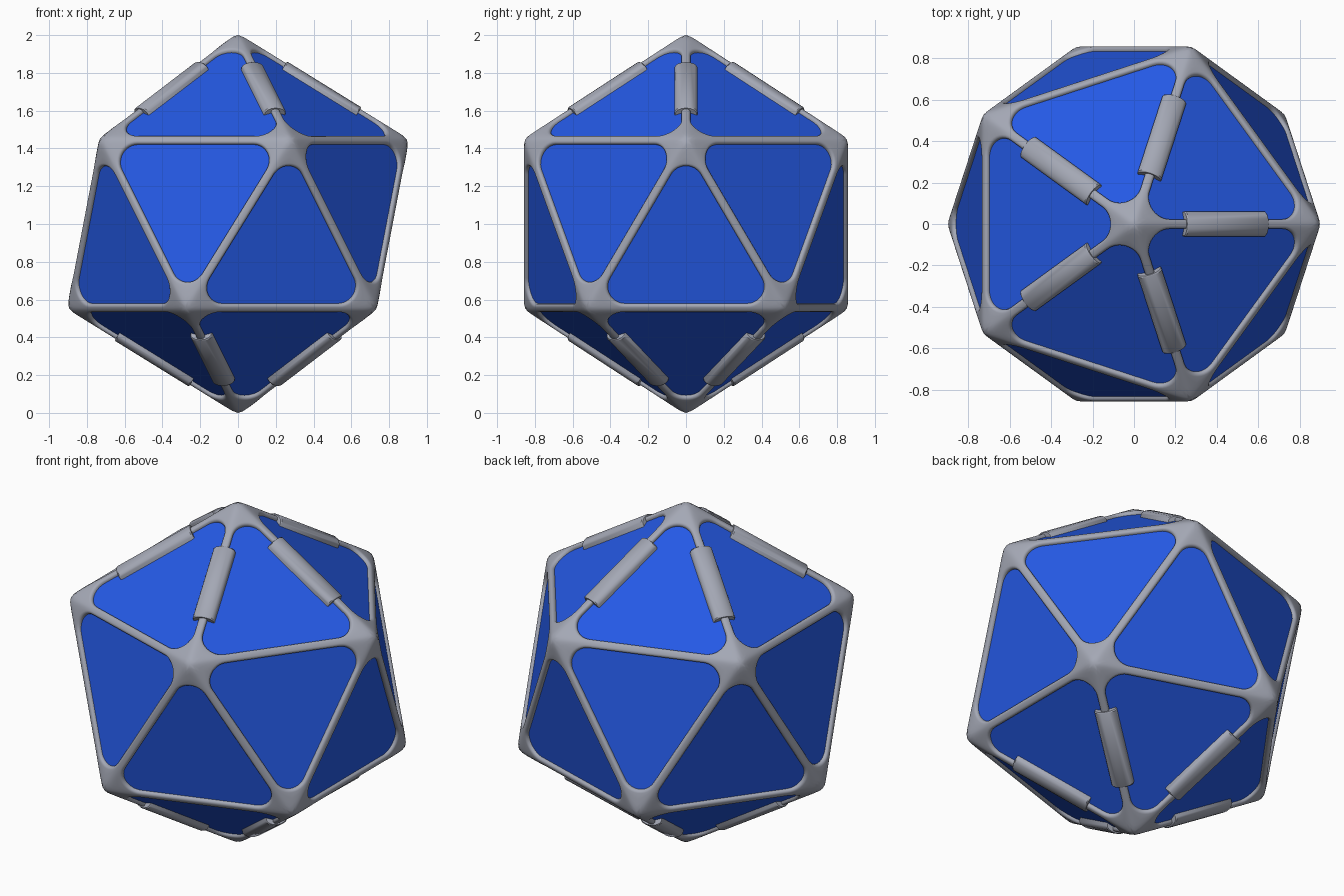
import bpy, bmesh, math
from mathutils import Vector

if "Cube" in bpy.data.objects:
    bpy.data.objects.remove(bpy.data.objects["Cube"])


def material(name, col):
    m = bpy.data.materials.new(name)
    m.diffuse_color = (*col, 1)
    m.use_nodes = True
    m.node_tree.nodes["Principled BSDF"].inputs["Base Color"].default_value = m.diffuse_color
    return m


BLUE = material("blue panel", (0.018, 0.10, 0.78))
GREY = material("grey frame", (0.37, 0.39, 0.46))


def finish(bm, name, mat, smooth=None):
    bmesh.ops.recalc_face_normals(bm, faces=bm.faces)
    me = bpy.data.meshes.new(name)
    bm.to_mesh(me)
    bm.free()
    ob = bpy.data.objects.new(name, me)
    bpy.context.collection.objects.link(ob)
    me.materials.append(mat)
    ob.location.z = 1
    if smooth:
        bpy.ops.object.select_all(action='DESELECT')
        ob.select_set(True)
        bpy.context.view_layer.objects.active = ob
        bpy.ops.object.shade_smooth_by_angle(angle=math.radians(smooth))
    return ob


# Unit icosahedron standing on a point
H, RAD = 1 / math.sqrt(5), 2 / math.sqrt(5)


def ring_pt(deg, z):
    a = math.radians(deg)
    return Vector((RAD * math.cos(a), RAD * math.sin(a), z))


TOP, BOT = Vector((0, 0, 1)), Vector((0, 0, -1))
U = [ring_pt(72 * i, H) for i in range(5)]
L = [ring_pt(72 * i + 36, -H) for i in range(5)]
TRIS = []
for i in range(5):
    j = (i + 1) % 5
    TRIS += [(TOP, U[i], U[j]), (U[i], L[i], U[j]), (L[i], L[j], U[j]), (BOT, L[j], L[i])]
NORMALS = [(a + b + c).normalized() for a, b, c in TRIS]
FACE_D = NORMALS[0].dot(TOP)

# Blue core
bm = bmesh.new()
for t in TRIS:
    bm.faces.new([bm.verts.new(p * 0.99) for p in t])
bmesh.ops.remove_doubles(bm, verts=bm.verts, dist=1e-4)
finish(bm, "blue_core", BLUE)

# Frame: rounded icosahedron skin with a rounded triangular opening in each face
K, FRAME_D = 135, FACE_D * 1.015
INSET, FILLET, LIP, SEG = 0.03, 0.09, 0.018, 12


def skin(p):
    """Push a point onto the softened icosahedron."""
    u = p.normalized()
    dots = [d for d in (n.dot(u) for n in NORMALS) if d > 0.4]
    s = 1.0
    for _ in range(6):
        e = [math.exp(K * (d * s - FRAME_D)) for d in dots]
        tot = sum(e)
        s -= (math.log(tot) / K) / (sum(d * x for d, x in zip(dots, e)) / tot)
    return u * s


def loops(tri):
    """Edge loop and a function giving the opening grown by e."""
    n = sum(tri, Vector()).normalized()
    edge, arcs = [], []
    tangent = (INSET + FILLET) / math.tan(math.radians(30))
    for k in range(3):
        v, prev, nxt = tri[k], tri[k - 1], tri[(k + 1) % 3]
        d0, d1 = (prev - v).normalized(), (nxt - v).normalized()
        b = (d0 + d1).normalized()
        side = n.cross(b)
        if side.dot(d0) < 0:
            side = -side
        c = v + b * (INSET + FILLET) * 2
        for q in range(SEG + 1):
            f = 1 - 2 * q / SEG
            a = math.radians(60) * f
            arcs.append((c, -b * math.cos(a) + side * math.sin(a)))
            edge.append(v + (d0 if f > 0 else d1) * tangent * abs(f))
    return n, edge, lambda e: [c + d * (FILLET + e) for c, d in arcs]


bm = bmesh.new()
for tri in TRIS:
    n, edge, opening = loops(tri)
    outer = opening(LIP)
    rings = [[skin(a.lerp(b, f)) for a, b in zip(edge, outer)] for f in (0, .25, .5, .75, 1)]
    for ang in (20, 40, 60, 90):
        a = math.radians(ang)
        drop = LIP * (1 - math.cos(a))
        rings.append([skin(p) - n * drop for p in opening(LIP * (1 - math.sin(a)))])
    rings.append([skin(p) - n * 0.04 for p in opening(0)])
    vs = [[bm.verts.new(p) for p in r] for r in rings]
    m = len(edge)
    for r0, r1 in zip(vs, vs[1:]):
        for i in range(m):
            j = (i + 1) % m
            bm.faces.new((r0[i], r0[j], r1[j], r1[i]))
bmesh.ops.remove_doubles(bm, verts=bm.verts, dist=1e-4)
finish(bm, "strut_frame", GREY, 60)

# Sleeves on the ten struts that meet at the top and bottom points
half = [(0.060, -0.05), (0.060, -0.014), (0.056, -0.004), (0.046, 0.006), (0.024, 0.015), (0, 0.018)]
SECTION = half + [(-x, y) for x, y in half[-2::-1]]
for label, pole, ring in (("upper", TOP, U), ("lower", BOT, L)):
    for i, v in enumerate(ring):
        out = (pole + v).normalized()
        along = (v - pole).normalized()
        lat = along.cross(out)
        bm = bmesh.new()
        ends = []
        for t, s in ((0.28, 0.004), (0.286, 0), (0.714, 0), (0.72, 0.004)):
            base = pole.lerp(v, t)
            ends.append([bm.verts.new(base + lat * x * (1 - s * 15) + out * (y - s))
                         for x, y in SECTION])
        k = len(SECTION)
        for e0, e1 in zip(ends, ends[1:]):
            for a in range(k):
                b = (a + 1) % k
                bm.faces.new((e0[a], e0[b], e1[b], e1[a]))
        bm.faces.new(ends[0])
        bm.faces.new(ends[-1])
        finish(bm, f"{label}_sleeve_{i + 1}", GREY, 35)
